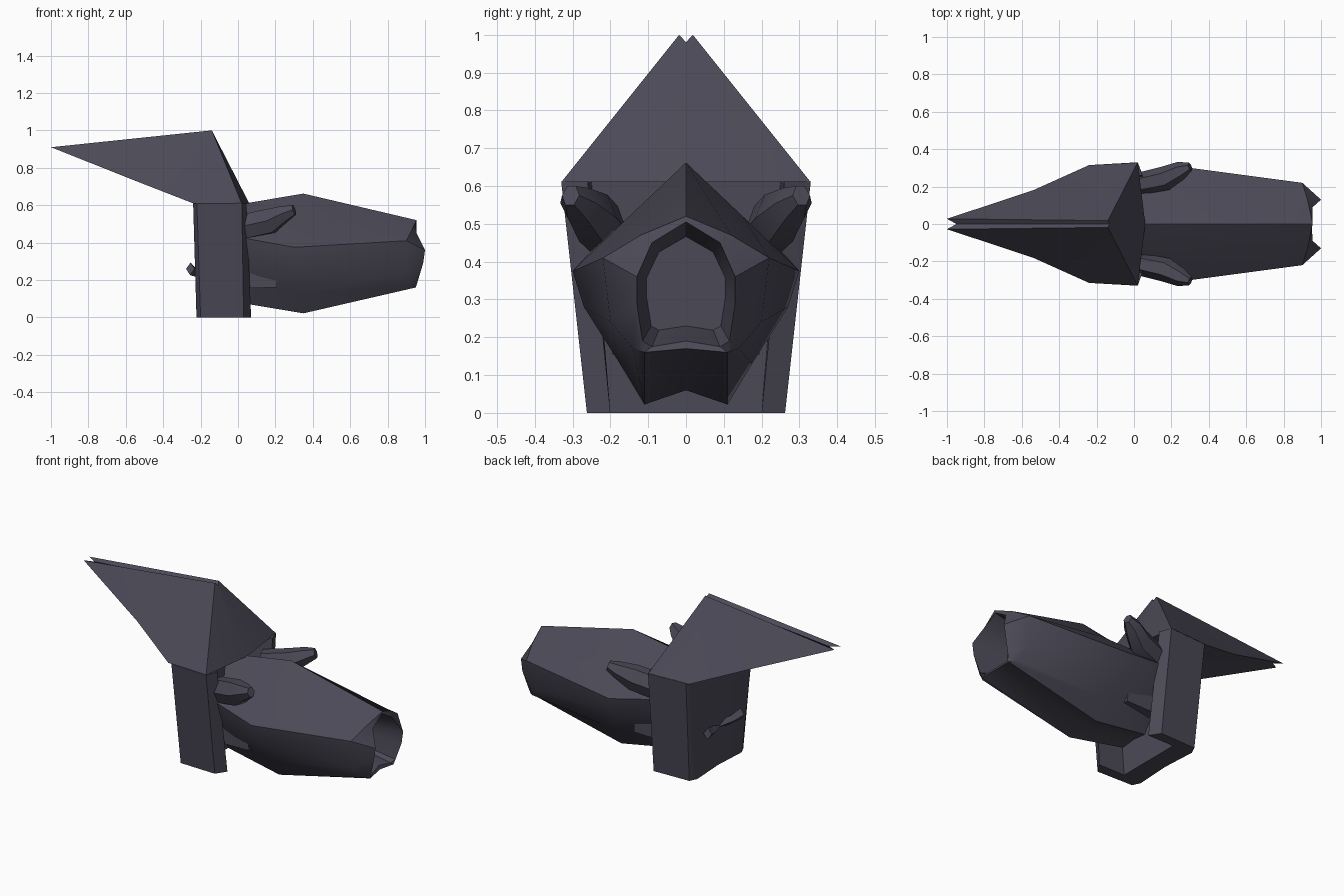
import bpy, bmesh, math
from mathutils import Vector

if "Cube" in bpy.data.objects:
    bpy.data.objects.remove(bpy.data.objects["Cube"])

mat = bpy.data.materials.new("dark_slate")
mat.diffuse_color = (0.07, 0.067, 0.094, 1)
mat.use_nodes = True
mat.node_tree.nodes["Principled BSDF"].inputs["Base Color"].default_value = mat.diffuse_color


def finish(name, bm, angle=35):
    """Turn a bmesh into a named, coloured, smooth-by-angle object."""
    bmesh.ops.remove_doubles(bm, verts=bm.verts, dist=0.0005)
    bmesh.ops.recalc_face_normals(bm, faces=bm.faces)
    me = bpy.data.meshes.new(name)
    bm.to_mesh(me)
    bm.free()
    me.materials.append(mat)
    ob = bpy.data.objects.new(name, me)
    bpy.context.collection.objects.link(ob)
    bpy.ops.object.select_all(action='DESELECT')
    ob.select_set(True)
    bpy.context.view_layer.objects.active = ob
    bpy.ops.object.shade_smooth_by_angle(angle=math.radians(angle))
    return ob


def mirror_loop(half):
    """Close a half outline whose first and last points lie on y = 0."""
    return half + [(x, -y, z) for x, y, z in reversed(half[1:-1])]


def loft(name, rings, angle=35):
    """Skin a row of closed rings and cap both ends."""
    bm = bmesh.new()
    vs = [[bm.verts.new(p) for p in r] for r in rings]
    n = len(rings[0])
    for a, b in zip(vs, vs[1:]):
        for i in range(n):
            j = (i + 1) % n
            bm.faces.new((a[i], a[j], b[j], b[i]))
    bm.faces.new(vs[0])
    bm.faces.new(vs[-1])
    return finish(name, bm, angle)


# Hood body: upright shell with a recessed front
low = [(-.10, 0), (-.10, .20), (.07, .20), (.03, .262), (-.20, .255), (-.222, .21), (-.21, 0)]
high = [(-.10, 0), (-.10, .25), (.045, .26), (.02, .33), (-.22, .315), (-.24, .29), (-.24, 0)]
loft("hood_body", [mirror_loop([(x, y, 0) for x, y in low]),
                   mirror_loop([(x, y, .612) for x, y in high])])

# Crest: swept-back pointed top of the hood with a fine groove on the ridge
P = dict(R=(-.14, .018, 1), T=(-1, .028, .91), K=(-.54, .18, .727), L=(-.24, .315, .61),
         F=(.02, .33, .61), C=(-.13, 0, .98), D=(-.95, 0, .905), G=(.06, 0, .61),
         H=(-.24, 0, .61), J=(-.54, 0, .727))
bm = bmesh.new()
for s in (1, -1):
    v = {k: bm.verts.new((x, s * y, z)) for k, (x, y, z) in P.items()}
    for f in ("RTK", "RKL", "RLF", "CDTR", "RFG", "CRG", "FLHG", "LKJH", "KTDJ"):
        bm.faces.new([v[c] for c in f])
finish("hood_crest", bm)

# Muzzle: faceted tapering snout with a hollow mouth
back = [(-.08, 0, .59), (.0, .13, .53), (.0, .25, .43), (.0, .22, .31),
        (.0, .15, .18), (.0, .09, .08), (.0, 0, .09)]
cheek = [(.35, 0, .662), (.34, .15, .52), (.30, .30, .375), (.31, .27, .28),
         (.36, .175, .13), (.35, .11, .022), (.35, 0, .06)]
end = [(.955, 0, .52), (.93, .12, .47), (.90, .22, .41), (.89, .20, .24),
       (.92, .14, .17), (.95, .11, .16), (.94, 0, .17)]
lip = [(.95, 0, .505), (.955, .09, .45), (1.0, .13, .36), (.99, .13, .29),
       (.96, .115, .19), (.945, .09, .175), (.93, 0, .19)]
throat = [(.78, y * .8, .35 + (z - .35) * .75) for x, y, z in lip]
loft("muzzle", [mirror_loop(r) for r in (back, cheek, end, lip, throat)], 40)


def prism(name, stations, sides=6, angle=40):
    """Tapered faceted bar through (centre, width radius, height radius) stations."""
    axis = (Vector(stations[-1][0]) - Vector(stations[0][0])).normalized()
    side = axis.cross(Vector((0, 0, 1))).normalized()
    up = side.cross(axis)
    rings = []
    for c, rw, rh in stations:
        rings.append([Vector(c) + side * rw * math.cos(t) + up * rh * math.sin(t)
                      for t in (2 * math.pi * i / sides for i in range(sides))])
    loft(name, rings, angle)


for s, tag in ((1, "left"), (-1, "right")):
    # Stubby horns beside the muzzle
    prism("horn_" + tag, [((.03, s * .215, .485), .06, .075), ((.17, s * .245, .515), .065, .075),
                          ((.25, s * .285, .555), .05, .048), ((.30, s * .305, .575), .024, .03)])
    # Jaw hinge wedges
    loft("jaw_wedge_" + tag,
         [[(-.05, s * y, .155), (.21, s * y, .16), (.20, s * y, .23), (.05, s * y, .30), (-.05, s * y, .30)]
          for y in (.12, .195)], 20)
    # Rear clasp arms
    prism("rear_clasp_" + tag, [((-.20, 0, .235), .025, .02), ((-.235, s * .09, .245), .025, .025),
                                ((-.255, s * .16, .26), .024, .034)], 4, 20)
